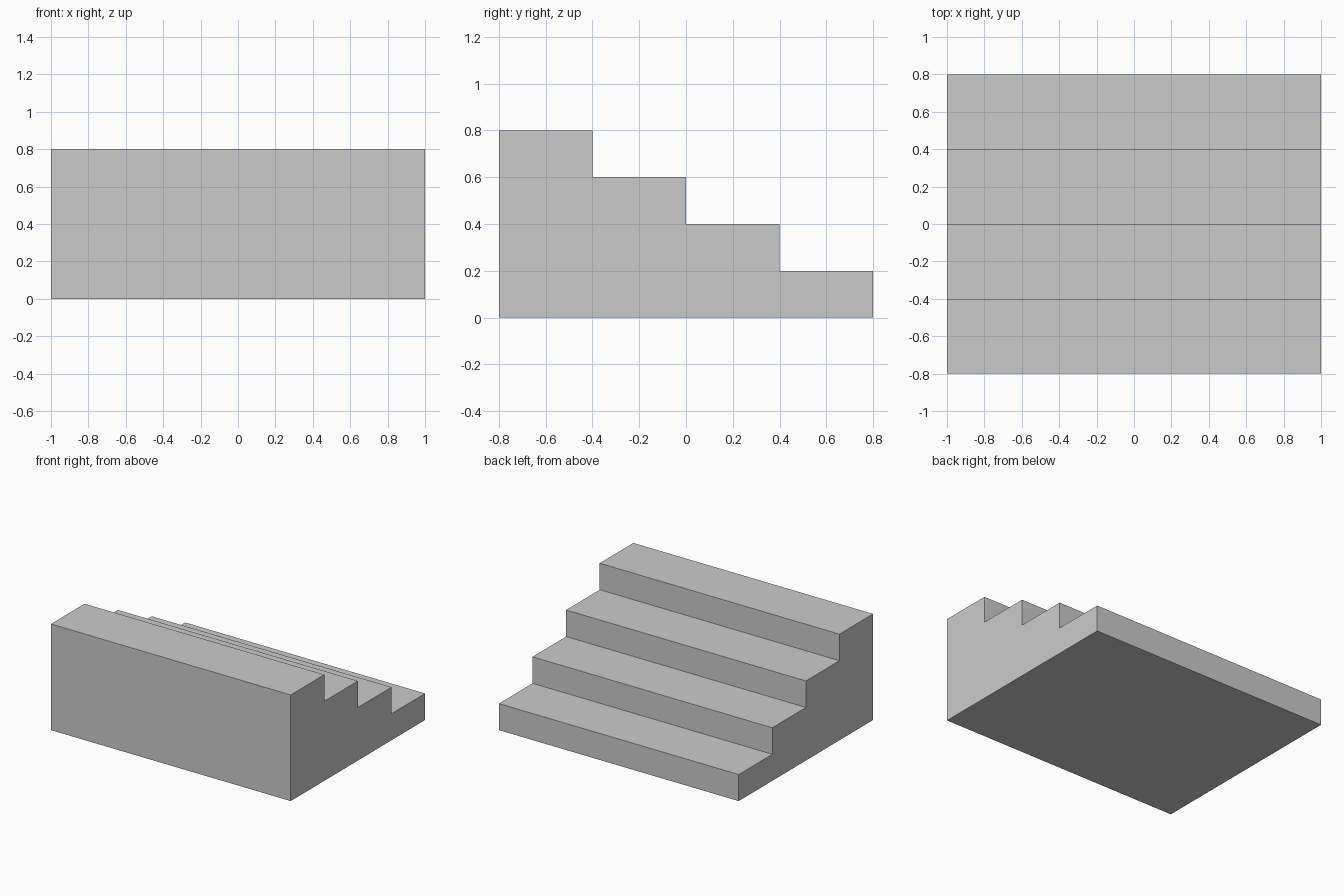
import bpy
import bmesh

cube = bpy.data.objects.get("Cube")
if cube:
    bpy.data.objects.remove(cube, do_unlink=True)

STEPS = 4
WIDTH, TREAD, RISE = 2.0, 0.4, 0.2
DEPTH = STEPS * TREAD

# Plain grey material
grey = bpy.data.materials.new("light_grey")
grey.use_nodes = True
colour = (0.6, 0.6, 0.6, 1.0)
grey.diffuse_color = colour
grey.node_tree.nodes["Principled BSDF"].inputs["Base Color"].default_value = colour

# Side profile (y, z): flat base, then treads and risers descending to the back
profile = [(DEPTH / 2, 0.0), (-DEPTH / 2, 0.0)]
for i in range(STEPS):
    y = -DEPTH / 2 + i * TREAD
    z = (STEPS - i) * RISE
    profile += [(y, z), (y + TREAD, z)]

# Extrude the profile across the width
bm = bmesh.new()
side = bm.faces.new([bm.verts.new((-WIDTH / 2, y, z)) for y, z in profile])
result = bmesh.ops.extrude_face_region(bm, geom=[side], use_keep_orig=True)
moved = [v for v in result["geom"] if isinstance(v, bmesh.types.BMVert)]
bmesh.ops.translate(bm, verts=moved, vec=(WIDTH, 0, 0))
bmesh.ops.recalc_face_normals(bm, faces=bm.faces)

mesh = bpy.data.meshes.new("staircase")
bm.to_mesh(mesh)
bm.free()
mesh.materials.append(grey)
staircase = bpy.data.objects.new("staircase", mesh)
bpy.context.collection.objects.link(staircase)
